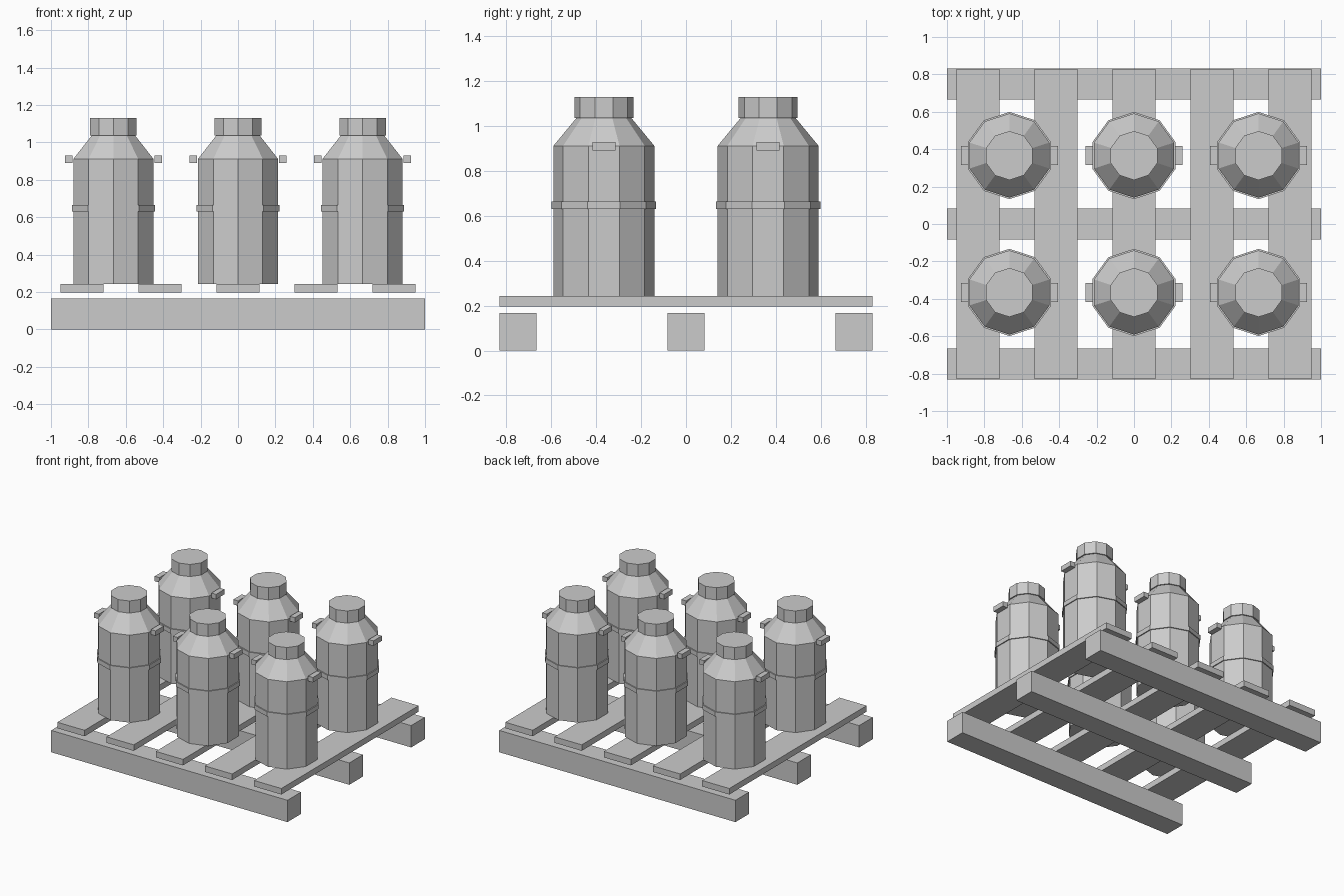
import bpy, bmesh
from math import cos, sin, tau

if "Cube" in bpy.data.objects:
    bpy.data.objects.remove(bpy.data.objects["Cube"])

SIDES = 10


def add_object(name, bm):
    bmesh.ops.recalc_face_normals(bm, faces=bm.faces)
    mesh = bpy.data.meshes.new(name)
    bm.to_mesh(mesh)
    bm.free()
    obj = bpy.data.objects.new(name, mesh)
    bpy.context.collection.objects.link(obj)
    return obj


def box(name, center, size):
    bm = bmesh.new()
    bmesh.ops.create_cube(bm, size=1)
    bmesh.ops.scale(bm, vec=size, verts=bm.verts)
    bmesh.ops.translate(bm, vec=center, verts=bm.verts)
    return add_object(name, bm)


def lathe(name, x, y, profile):
    """Ten-sided capped solid from (radius, z) pairs, one corner facing +y."""
    bm = bmesh.new()
    rings = [[bm.verts.new((x + r * sin(tau * i / SIDES), y + r * cos(tau * i / SIDES), z))
              for i in range(SIDES)] for r, z in profile]
    for a, b in zip(rings, rings[1:]):
        for i in range(SIDES):
            j = (i + 1) % SIDES
            bm.faces.new((a[i], a[j], b[j], b[i]))
    bm.faces.new(rings[0])
    bm.faces.new(rings[-1])
    return add_object(name, bm)


# Pallet runners along x
for i in (-1, 0, 1):
    box("pallet_runner", (0, i * 0.748, 0.0835), (2, 0.165, 0.167))

# Deck slats along y, floating slightly above the runners
for i in range(-2, 3):
    box("deck_slat", (i * 0.4165, 0, 0.22), (0.23, 1.66, 0.046))

# Two rows of three churns
for x in (-0.666, 0, 0.666):
    for y in (-0.366, 0.366):
        lathe("churn_body", x, y, [(0.225, 0.243), (0.225, 0.912), (0.122, 1.037)])
        lathe("churn_band", x, y, [(0.233, 0.63), (0.233, 0.665)])
        lathe("churn_lid", x, y, [(0.131, 1.037), (0.131, 1.13)])
        for s in (-1, 1):
            box("churn_handle", (x + s * 0.24, y, 0.91), (0.04, 0.102, 0.038))
